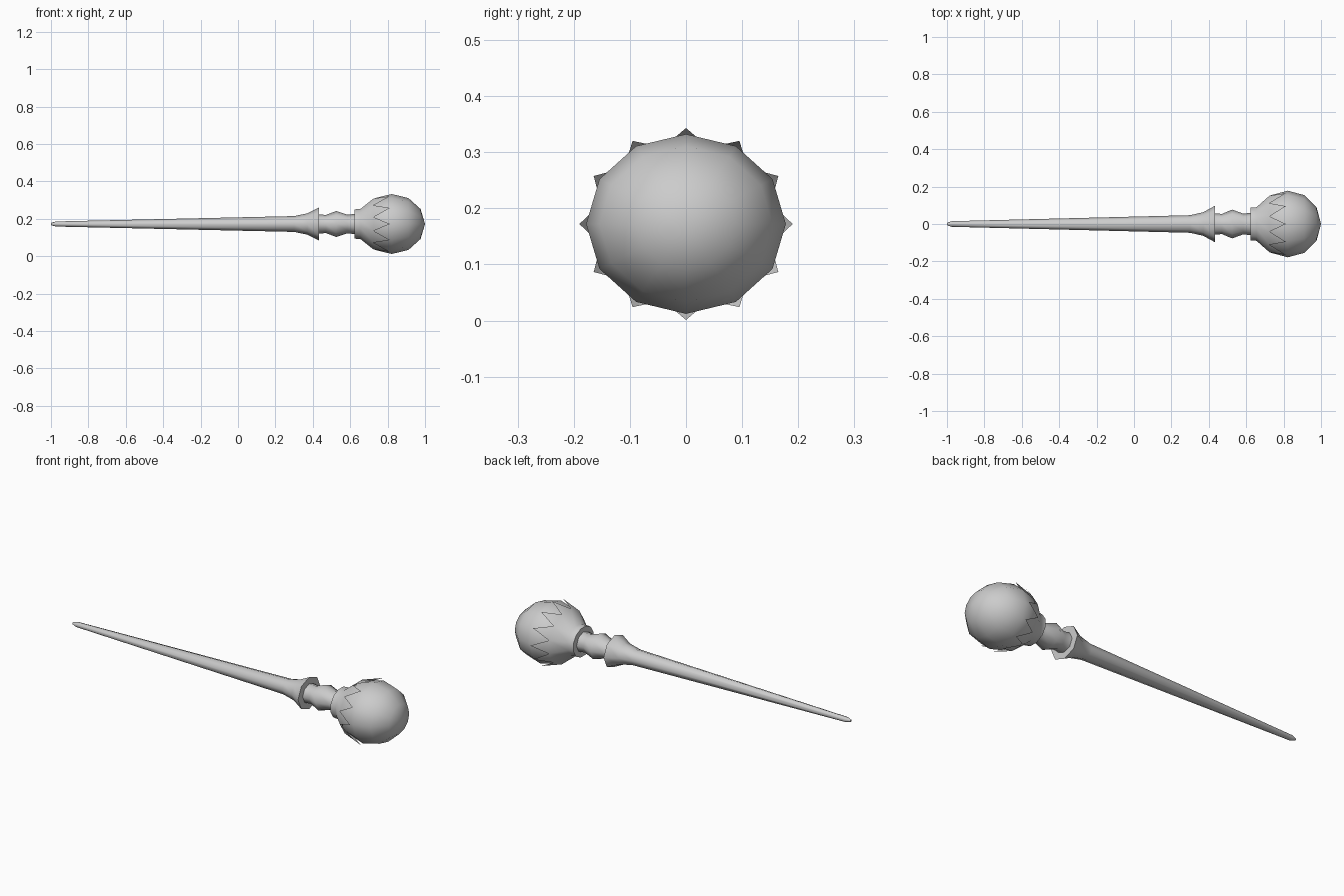
import bpy, bmesh, math

if "Cube" in bpy.data.objects:
    bpy.data.objects.remove(bpy.data.objects["Cube"])

CZ, SQUASH = 0.172, 0.9   # axis height, vertical flattening


def point(x, r, a):
    return (x, r * math.cos(a), CZ + SQUASH * r * math.sin(a))


def finish(name, bm, angle):
    bmesh.ops.recalc_face_normals(bm, faces=bm.faces)
    me = bpy.data.meshes.new(name)
    bm.to_mesh(me)
    bm.free()
    ob = bpy.data.objects.new(name, me)
    bpy.context.collection.objects.link(ob)
    bpy.ops.object.select_all(action='DESELECT')
    bpy.context.view_layer.objects.active = ob
    ob.select_set(True)
    bpy.ops.object.shade_smooth_by_angle(angle=math.radians(angle))
    return ob


def lathe(bm, profile, sides, offset=0.0, caps=True):
    """Spin an (x, radius) profile around the long axis."""
    rings = [[bm.verts.new(point(x, r, 2 * math.pi * (i + offset) / sides))
              for i in range(sides)] for x, r in profile]
    for a, b in zip(rings, rings[1:]):
        for i in range(sides):
            j = (i + 1) % sides
            bm.faces.new((a[i], a[j], b[j], b[i]))
    if caps:
        bm.faces.new(rings[0])
        bm.faces.new(rings[-1])
    return rings


# Tapered shaft with flared end
bm = bmesh.new()
lathe(bm, [(-1.0, 0.006), (-0.975, 0.015), (0.30, 0.047), (0.37, 0.063),
           (0.432, 0.097), (0.432, 0.05)], 8)
finish("shaft", bm, 50)

# Turned neck
bm = bmesh.new()
lathe(bm, [(0.42, 0.058), (0.47, 0.054), (0.525, 0.077),
           (0.585, 0.055), (0.64, 0.062)], 8)
finish("neck", bm, 50)

# Pointed cup that holds the ball
bm = bmesh.new()
rings = lathe(bm, [(0.622, 0.05), (0.622, 0.09), (0.655, 0.093), (0.725, 0.157)],
              12, -0.5, caps=False)
for i in range(12):
    tip = bm.verts.new(point(0.812, 0.19, 2 * math.pi * i / 12))
    bm.faces.new((rings[-1][i], rings[-1][(i + 1) % 12], tip))
finish("pointed_cup", bm, 50)

# Ball head
bm = bmesh.new()
R = 0.178
prof = [(0.822 - R * math.cos(math.radians(t)), R * math.sin(math.radians(t)))
        for t in range(30, 151, 30)]
rings = lathe(bm, prof, 12, caps=False)
for ring, x in ((rings[0], 0.822 - R), (rings[-1], 0.822 + R)):
    pole = bm.verts.new((x, 0, CZ))
    for i in range(12):
        bm.faces.new((ring[i], ring[(i + 1) % 12], pole))
finish("ball", bm, 60)
